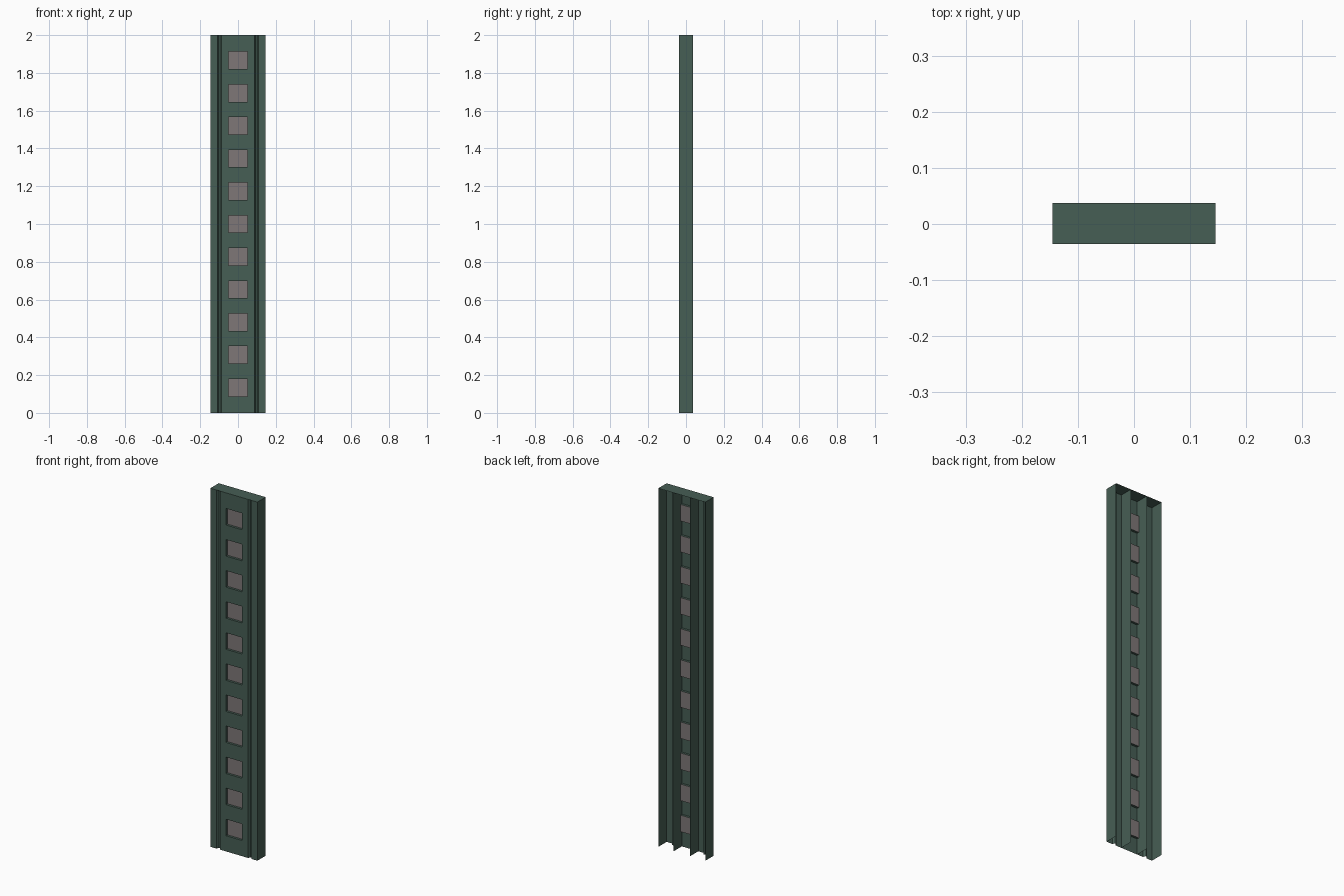
import bpy, bmesh

if "Cube" in bpy.data.objects:
    bpy.data.objects.remove(bpy.data.objects["Cube"])

H, W = 2.0, 0.145            # height, half width
FRONT, BACK = -0.036, 0.037  # depth range
WIN_W, WIN_H = 0.05, 0.046   # half sizes of a window
COUNT, STEP = 11, 0.1733
POCKET = 0.013


def material(name, rgb):
    m = bpy.data.materials.new(name)
    m.diffuse_color = (*rgb, 1)
    m.use_nodes = True
    m.node_tree.nodes["Principled BSDF"].inputs["Base Color"].default_value = m.diffuse_color
    return m


green = material("dark_green_paint", (0.062, 0.112, 0.09))
grey = material("warm_grey_glass", (0.21, 0.185, 0.185))


def make(name, quads, mat):
    bm = bmesh.new()
    for q in quads:
        bm.faces.new([bm.verts.new(p) for p in q])
    bmesh.ops.remove_doubles(bm, verts=bm.verts, dist=1e-5)
    me = bpy.data.meshes.new(name)
    bm.to_mesh(me)
    bm.free()
    me.materials.append(mat)
    ob = bpy.data.objects.new(name, me)
    bpy.context.collection.objects.link(ob)
    return ob


def sheet(a, b, z0=0.0, z1=H):
    """Upright quad between two plan points."""
    return [(*a, z0), (*b, z0), (*b, z1), (*a, z1)]


def strip(points):
    return [sheet(a, b) for a, b in zip(points, points[1:])]


# Folded side profile: outer wall, front lip, groove, inner face
right = [(WIN_W, FRONT), (0.087, FRONT), (0.094, FRONT + 0.014),
         (0.102, FRONT + 0.014), (0.109, FRONT), (W, FRONT), (W, BACK)]
left = [(-x, y) for x, y in reversed(right)]
make("right_channel", strip(right), green)
make("left_channel", strip(left), green)

# Window column with recessed pockets
column, panes = [], []
z = 0.0
inner = FRONT + POCKET
for i in range(COUNT):
    c = H / 2 + (i - (COUNT - 1) / 2) * STEP
    lo, hi = c - WIN_H, c + WIN_H
    column.append(sheet((-WIN_W, FRONT), (WIN_W, FRONT), z, lo))
    column.append(sheet((-WIN_W, FRONT), (-WIN_W, inner), lo, hi))
    column.append(sheet((WIN_W, inner), (WIN_W, FRONT), lo, hi))
    column.append([(-WIN_W, FRONT, lo), (WIN_W, FRONT, lo), (WIN_W, inner, lo), (-WIN_W, inner, lo)])
    column.append([(-WIN_W, inner, hi), (WIN_W, inner, hi), (WIN_W, FRONT, hi), (-WIN_W, FRONT, hi)])
    panes.append(sheet((-WIN_W, inner), (WIN_W, inner), lo, hi))
    z = hi
column.append(sheet((-WIN_W, FRONT), (WIN_W, FRONT), z, H))
make("window_column", column, green)
make("window_panes", panes, grey)

# Inner ribs running to the open back
for side, s in (("right", 1), ("left", -1)):
    x = s * 0.051
    make(side + "_inner_rib", [sheet((x, FRONT), (x, BACK))], green)

# Top cap
make("top_cap", [[(-W, FRONT, H), (W, FRONT, H), (W, BACK, H), (-W, BACK, H)]], green)
